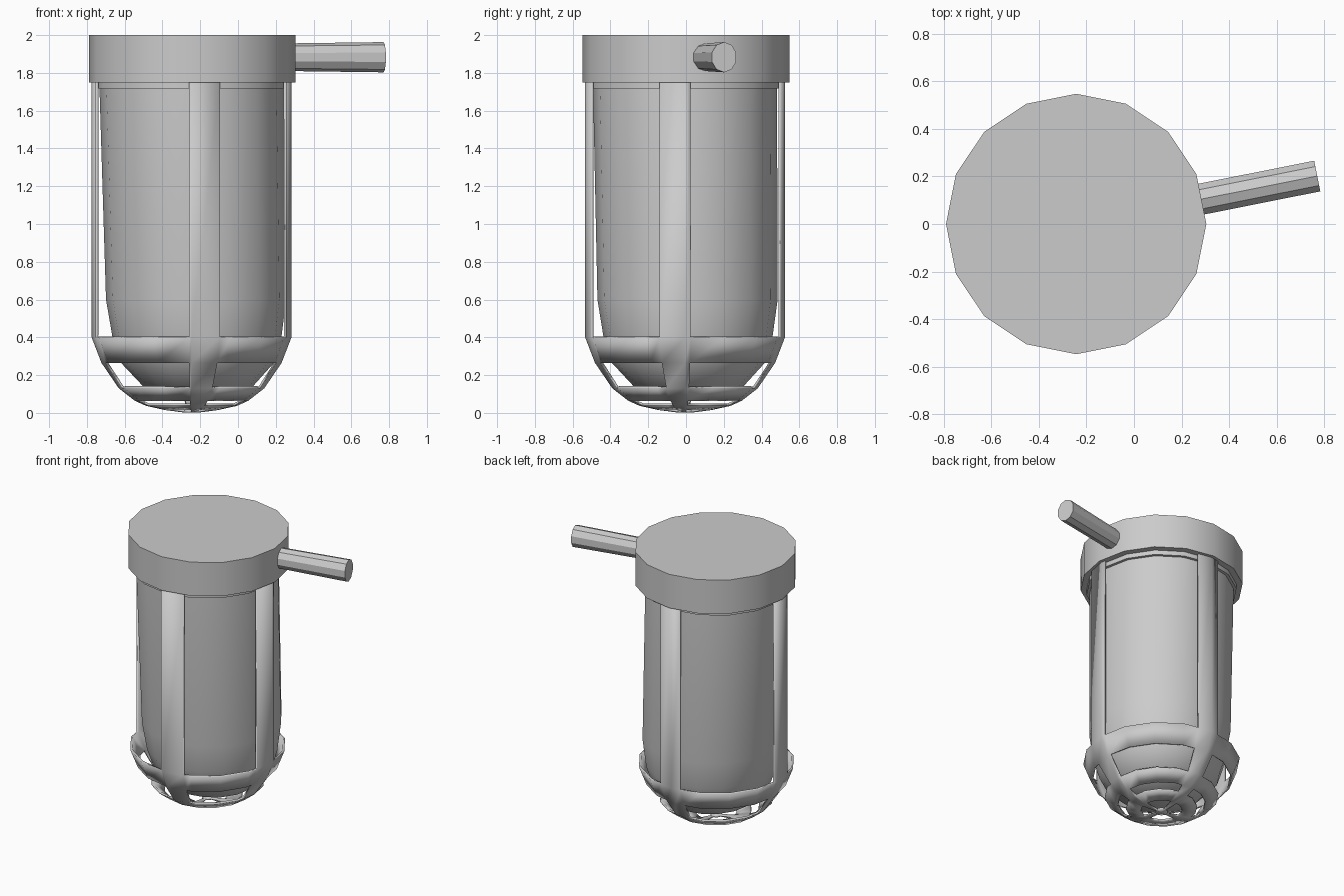
import bpy, bmesh
from math import pi, cos, sin, radians

if "Cube" in bpy.data.objects:
    bpy.data.objects.remove(bpy.data.objects["Cube"])

SEG = 16
CX = -0.243


def finish(name, bm, smooth=True, merge=True):
    if merge:
        bmesh.ops.remove_doubles(bm, verts=bm.verts, dist=0.0005)
    me = bpy.data.meshes.new(name)
    bm.to_mesh(me)
    bm.free()
    ob = bpy.data.objects.new(name, me)
    bpy.context.collection.objects.link(ob)
    if smooth:
        bpy.ops.object.select_all(action='DESELECT')
        ob.select_set(True)
        bpy.context.view_layer.objects.active = ob
        bpy.ops.object.shade_smooth_by_angle(angle=radians(35))
    return ob


def poly_point(r, a, z, cx, cy):
    # point at angle a on a 16-sided polygon of corner radius r
    step = 2 * pi / SEG
    r = r * cos(step / 2) / cos((a % step) - step / 2)
    return (cx + r * cos(a), cy + r * sin(a), z)


def lathe(name, profile, centre, angles=None, keep=lambda row, a: True):
    angles = angles or [2 * pi * i / SEG for i in range(SEG)]
    bm = bmesh.new()
    n = len(angles)
    for row in range(len(profile) - 1):
        (r0, z0), (r1, z1) = profile[row:row + 2]
        for i in range(n):
            a, b = angles[i], angles[(i + 1) % n]
            if b < a:
                b += 2 * pi
            if not keep(row, (a + b) / 2):
                continue
            pts = [poly_point(r, t, z, *centre(z)) for r, z, t in
                   ((r0, z0, a), (r0, z0, b), (r1, z1, b), (r1, z1, a))]
            if r0 == 0:
                pts.pop(1)
            elif r1 == 0:
                pts.pop(2)
            bm.faces.new([bm.verts.new(p) for p in pts])
    return finish(name, bm)


# cap
lathe("cap", [(0, 1.75), (0.547, 1.75), (0.547, 2.0), (0, 2.0)],
      lambda z: (CX, 0))

# handle: oval ten-sided rod, square to a cap facet
ha = pi / 16
bm = bmesh.new()
rings = []
for d, rv in ((0.50, 0.073), (1.033, 0.08)):
    ring = []
    for i in range(10):
        t = pi / 2 + 2 * pi * i / 10
        s, h = 0.069 * cos(t), rv * sin(t)
        ring.append(bm.verts.new((CX + d * cos(ha) - s * sin(ha),
                                  d * sin(ha) + s * cos(ha), 1.883 + h)))
    rings.append(ring)
for i in range(10):
    j = (i + 1) % 10
    bm.faces.new((rings[0][i], rings[0][j], rings[1][j], rings[1][i]))
bm.faces.new(rings[0][::-1])
bm.faces.new(rings[1])
bmesh.ops.recalc_face_normals(bm, faces=bm.faces)
finish("handle", bm, smooth=False)

# inner jar, leaning slightly inside the cage
lathe("jar", [(0, 0.07), (0.15, 0.085), (0.29, 0.14), (0.405, 0.265),
              (0.447, 0.4), (0.477, 0.6), (0.487, 1.715), (0.487, 1.755), (0, 1.755)],
      lambda z: (-0.246 + 0.022 * (1.7 - z), -0.005 + 0.012 * (1.7 - z)))

# lip under the cap
lathe("jar_lip", [(0.48, 1.717), (0.507, 1.717), (0.507, 1.755), (0.48, 1.755)],
      lambda z: (-0.246, -0.005))

# cage: four upright bars and a slotted basket bottom
bars = [radians(d) for d in (-82.3, -6, 88, 183)]
half = radians(9.2)


def on_bar(a):
    return any(abs((a - b + pi) % (2 * pi) - pi) < half for b in bars)


angles = [2 * pi * i / SEG for i in range(SEG)]
angles += [(b + s * half) % (2 * pi) for b in bars for s in (-1, 1)]
profile = [(0, 0.001), (0.04, 0.002), (0.14, 0.015), (0.24, 0.037), (0.30, 0.064),
           (0.385, 0.13), (0.477, 0.265), (0.529, 0.4), (0.529, 1.76)]
open_rows = {1, 3, 5, 7}
cage = lathe("cage", profile, lambda z: (-0.246, -0.005), sorted(angles),
             lambda row, a: row not in open_rows or on_bar(a))
mod = cage.modifiers.new("thickness", 'SOLIDIFY')
mod.thickness = 0.014
mod.offset = -1
